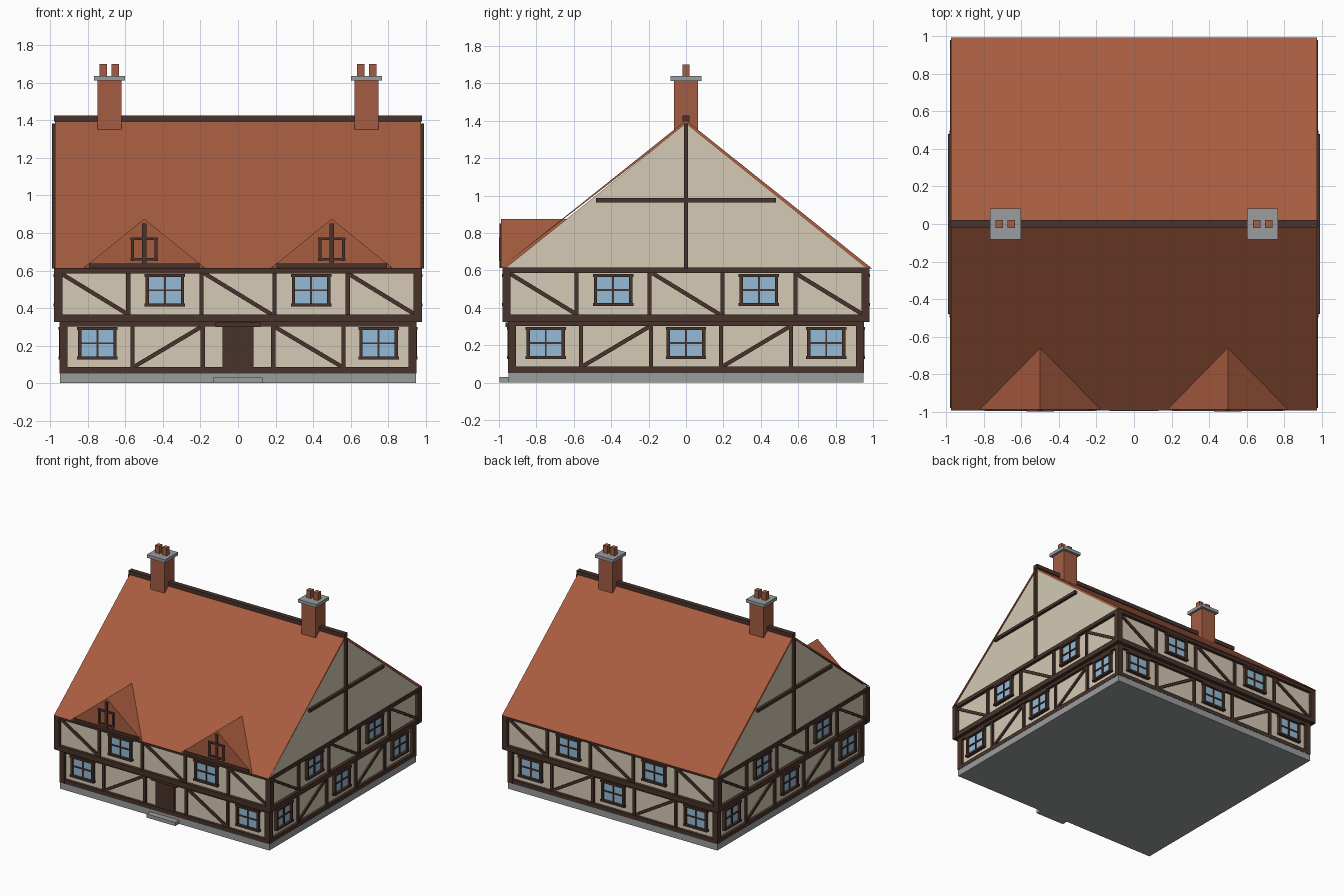
import bpy, bmesh, math
from mathutils import Matrix, Vector

if "Cube" in bpy.data.objects:
    bpy.data.objects.remove(bpy.data.objects["Cube"])


def material(name, rgb):
    m = bpy.data.materials.new(name)
    m.diffuse_color = (*rgb, 1)
    m.use_nodes = True
    m.node_tree.nodes["Principled BSDF"].inputs["Base Color"].default_value = m.diffuse_color
    return m


PLASTER = material("cream plaster", (0.66, 0.59, 0.46))
TIMBER = material("dark timber", (0.066, 0.033, 0.024))
ROOF = material("red roof tile", (0.39, 0.108, 0.051))
BRICK = material("chimney brick", (0.37, 0.108, 0.055))
STONE = material("grey stone", (0.32, 0.335, 0.345))
GLASS = material("blue glass", (0.29, 0.50, 0.67))


class Part:
    """Collects simple solids into one object of one colour."""

    def __init__(self, name, mat):
        self.name, self.mat, self.bm = name, mat, bmesh.new()

    def box(self, x0, x1, y0, y1, z0, z1, M=Matrix()):
        size = Matrix.Diagonal((x1 - x0, y1 - y0, z1 - z0, 1))
        mid = Matrix.Translation(((x0 + x1) / 2, (y0 + y1) / 2, (z0 + z1) / 2))
        bmesh.ops.create_cube(self.bm, size=1, matrix=M @ mid @ size)

    def prism(self, points, a, b, axis):
        """Extrude a (horizontal, z) outline from a to b along axis x or y."""
        place = (lambda h, z, t: (t, h, z)) if axis == "x" else (lambda h, z, t: (h, t, z))
        face = self.bm.faces.new([self.bm.verts.new(place(h, z, a)) for h, z in points])
        ext = bmesh.ops.extrude_face_region(self.bm, geom=[face])
        move = Vector(place(0, 0, b - a))
        bmesh.ops.translate(self.bm, vec=move,
                            verts=[g for g in ext["geom"] if isinstance(g, bmesh.types.BMVert)])

    def finish(self):
        bmesh.ops.recalc_face_normals(self.bm, faces=self.bm.faces)
        me = bpy.data.meshes.new(self.name)
        self.bm.to_mesh(me)
        self.bm.free()
        me.materials.append(self.mat)
        bpy.context.collection.objects.link(bpy.data.objects.new(self.name, me))


def slab(name, mat, h, z0, z1):
    p = Part(name, mat)
    p.box(-h, h, -h, h, z0, z1)
    p.finish()


# Storeys: stone base, plaster walls and the horizontal beams round them
slab("foundation", STONE, 0.95, 0, 0.055)
slab("lower_walls", PLASTER, 0.93, 0.05, 0.33)
slab("upper_walls", PLASTER, 0.955, 0.33, 0.61)
slab("sill_beam", TIMBER, 0.952, 0.052, 0.085)
slab("lower_top_beam", TIMBER, 0.952, 0.302, 0.327)
slab("floor_beam", TIMBER, 0.98, 0.325, 0.365)
slab("eaves_beam", TIMBER, 0.98, 0.585, 0.615)

posts = Part("corner_posts", TIMBER)
studs = Part("wall_studs", TIMBER)
braces = Part("diagonal_braces", TIMBER)
frames = Part("window_frames", TIMBER)
glass = Part("window_glass", GLASS)
door = Part("door", TIMBER)


def window(u, z, wall, M):
    out = -wall - 0.024
    glass.box(u - 0.095, u + 0.095, -wall - 0.009, -wall, z - 0.075, z + 0.075, M)
    for s in (-1, 1):
        frames.box(u + s * 0.094 - 0.009, u + s * 0.094 + 0.009, out, -wall, z - 0.08, z + 0.08, M)
        frames.box(u - 0.108, u + 0.108, out - 0.004, -wall, z + s * 0.078 - 0.008, z + s * 0.078 + 0.008, M)
    frames.box(u - 0.005, u + 0.005, out + 0.008, -wall, z - 0.075, z + 0.075, M)
    frames.box(u - 0.095, u + 0.095, out + 0.008, -wall, z - 0.005, z + 0.005, M)


def brace(u0, z0, u1, z1, wall, M):
    length = math.hypot(u1 - u0, z1 - z0)
    tilt = Matrix.Rotation(-math.atan2(z1 - z0, u1 - u0), 4, "Y")
    T = M @ Matrix.Translation(((u0 + u1) / 2, 0, (z0 + z1) / 2)) @ tilt
    braces.box(-length / 2, length / 2, -wall - 0.012, -wall, -0.011, 0.011, T)


# Four walls: five panels per storey, windows and braces alternating
for side in range(4):
    M = Matrix.Rotation(side * math.pi / 2, 4, "Z")
    posts.box(-0.953, -0.91, -0.953, -0.91, 0.055, 0.325, M)
    posts.box(-0.982, -0.937, -0.982, -0.937, 0.33, 0.61, M)
    for u in (-0.562, -0.188, 0.188, 0.562):
        studs.box(u - 0.011, u + 0.011, -0.945, -0.93, 0.08, 0.31, M)
    for u in (-0.585, -0.195, 0.195, 0.585):
        studs.box(u - 0.011, u + 0.011, -0.97, -0.955, 0.36, 0.59, M)
    for u in (-0.75, 0, 0.75):
        if side == 0 and u == 0:
            continue
        window(u, 0.212, 0.93, M)
    for u in (-0.39, 0.39):
        window(u, 0.495, 0.955, M)
    for u in (-0.375, 0.375):
        rise = -1 if side == 0 and u > 0 else 1
        brace(u - 0.18, 0.193 - 0.107 * rise, u + 0.18, 0.193 + 0.107 * rise, 0.93, M)
    for u in (-0.765, 0, 0.765):
        brace(u - 0.18, 0.585, u + 0.18, 0.365, 0.955, M)

# Front door with lintel and step
door.box(-0.083, 0.083, -0.948, -0.93, 0.08, 0.3)
door.box(-0.12, 0.12, -0.965, -0.93, 0.298, 0.322)
step = Part("door_step", STONE)
step.box(-0.13, 0.13, -0.998, -0.95, 0, 0.03)

# Main roof shell, plaster gables and ridge
roof = Part("main_roof", ROOF)
roof.prism([(-0.995, 0.61), (0, 1.403), (0.995, 0.61), (0.965, 0.61), (0, 1.383)], -0.975, 0.975, "x")
gables = Part("gable_walls", PLASTER)
gables.prism([(-0.967, 0.612), (0, 1.385), (0.967, 0.612)], -0.97, 0.97, "x")
ridge = Part("ridge_beam", TIMBER)
ridge.box(-0.98, 0.98, -0.02, 0.02, 1.395, 1.427)

gable_beams = Part("gable_beams", TIMBER)
dormers = Part("dormer_roofs", ROOF)
dormer_beams = Part("dormer_beams", TIMBER)
stacks = Part("chimney_stacks", BRICK)
caps = Part("chimney_caps", STONE)
pots = Part("chimney_pots", BRICK)
for s in (-1, 1):
    # Gable post and collar beam
    x0, x1 = sorted((s * 0.96, s * 0.992))
    gable_beams.box(x0, x1, -0.011, 0.011, 0.61, 1.385)
    gable_beams.box(x0, x1, -0.48, 0.48, 0.963, 0.987)
    # Dormer gable with beam, post and small open frame
    c = s * 0.5
    dormers.prism([(c - 0.325, 0.612), (c, 0.876), (c + 0.325, 0.612)], -0.99, -0.6, "y")
    dormer_beams.box(c - 0.295, c + 0.295, -0.998, -0.97, 0.614, 0.637)
    dormer_beams.box(c - 0.011, c + 0.011, -0.998, -0.97, 0.63, 0.85)
    for t in (-1, 1):
        dormer_beams.box(c + t * 0.063 - 0.008, c + t * 0.063 + 0.008, -1, -0.97, 0.65, 0.775)
        z = 0.715 + t * 0.055
        dormer_beams.box(c - 0.073, c + 0.073, -1, -0.97, z - 0.007, z + 0.007)
    # Chimney
    c = s * 0.686
    stacks.box(c - 0.064, c + 0.064, -0.064, 0.064, 1.3, 1.615)
    caps.box(c - 0.083, c + 0.083, -0.083, 0.083, 1.612, 1.638)
    for t in (-0.032, 0.032):
        pots.box(c + t - 0.02, c + t + 0.02, -0.02, 0.02, 1.635, 1.7)

for part in (posts, studs, braces, frames, glass, door, step, roof, gables, ridge,
             gable_beams, dormers, dormer_beams, stacks, caps, pots):
    part.finish()
